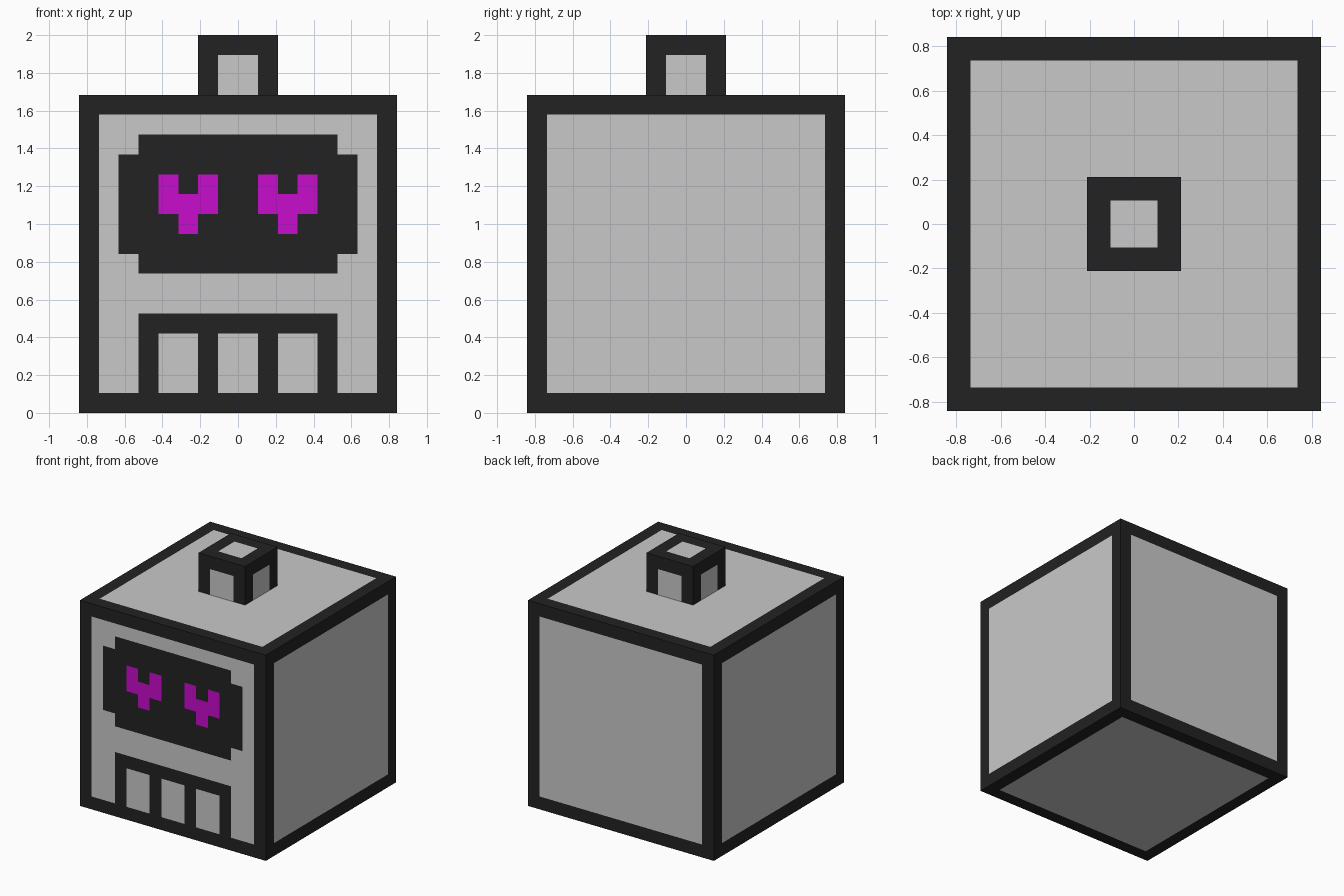
import bpy
import bmesh
from mathutils import Vector

if "Cube" in bpy.data.objects:
    bpy.data.objects.remove(bpy.data.objects["Cube"])

P = 2 / 19          # one pixel: the model is 19 pixels tall
EPS = 1e-4


def material(name, rgb):
    m = bpy.data.materials.new(name)
    m.diffuse_color = (*rgb, 1)
    m.use_nodes = True
    m.node_tree.nodes["Principled BSDF"].inputs["Base Color"].default_value = m.diffuse_color
    return m


MATS = [material("dark_outline", (0.016, 0.016, 0.016)),
        material("light_grey_panel", (0.584, 0.584, 0.584)),
        material("magenta_eyes", (0.578, 0.004, 0.610))]
DARK, LIGHT, EYE = range(3)

# Face details as (x0, x1, z0, z1, colour) in pixels, painted in order
FRONT = [(1, 15, 1, 15, LIGHT),
         (2, 14, 8, 13, DARK), (3, 13, 7, 14, DARK),     # visor
         (3, 13, 1, 5, DARK)]                            # mouth frame
FRONT += [(x, x + 2, 1, 4, LIGHT) for x in (4, 7, 10)]   # teeth
for x in (4, 9):                                         # eyes
    FRONT += [(x, x + 1, 10, 12, EYE), (x + 1, x + 2, 9, 11, EYE),
              (x + 2, x + 3, 10, 12, EYE)]


def cut(bm, axis, value, faces):
    """Slice the given faces at a pixel line."""
    normal = Vector((0, 0, 0))
    normal[axis] = 1
    point = normal * value * P
    geom = set(faces)
    for f in faces:
        geom.update(f.edges)
        geom.update(f.verts)
    bmesh.ops.bisect_plane(bm, geom=list(geom), plane_co=point, plane_no=normal, dist=EPS)


def inside(a, b, rect):
    return rect[0] < a < rect[1] and rect[2] < b < rect[3]


def pixel_box(name, width, z0, height, open_bottom=False, front=None):
    """Dark box with a one-pixel border round a light panel on every side."""
    half = width / 2
    bm = bmesh.new()
    bmesh.ops.create_cube(bm, size=1)
    for v in bm.verts:
        v.co = Vector((v.co.x * width, v.co.y * width, z0 + (v.co.z + 0.5) * height)) * P
    if open_bottom:     # the underside rests on another part
        bmesh.ops.delete(bm, geom=[f for f in bm.faces if f.normal.z < -0.9], context='FACES')

    # border lines
    for axis in (0, 1):
        for s in (-1, 1):
            cut(bm, axis, s * (half - 1), bm.faces[:])
    cut(bm, 2, z0 + height - 1, bm.faces[:])
    if not open_bottom:
        cut(bm, 2, z0 + 1, bm.faces[:])

    # extra detail lines on the front only
    if front:
        xs = {v for r in front for v in r[0:2]} - {1, width - 1}
        zs = {v for r in front for v in r[2:4]} - {1, height - 1}
        for axis, lines in ((0, [x - half for x in xs]), (2, [z + z0 for z in zs])):
            for line in sorted(lines):
                bm.normal_update()
                cut(bm, axis, line, [f for f in bm.faces if f.normal.y < -0.9])

    # colour faces by position
    bm.normal_update()
    low = -1 if open_bottom else 1
    side = [(1, width - 1, low, height - 1, LIGHT)]
    cap = [(1, width - 1, 1, width - 1, LIGHT)]
    for f in bm.faces:
        c = f.calc_center_median() / P
        x, y, z = c.x + half, c.y + half, c.z - z0
        if abs(f.normal.z) > 0.9:
            a, b, rects = x, y, cap
        elif abs(f.normal.x) > 0.9:
            a, b, rects = y, z, side
        else:
            a, b, rects = x, z, (front if front and f.normal.y < 0 else side)
        f.material_index = DARK
        for r in rects:
            if inside(a, b, r):
                f.material_index = r[4]

    mesh = bpy.data.meshes.new(name)
    bm.to_mesh(mesh)
    bm.free()
    for m in MATS:
        mesh.materials.append(m)
    bpy.context.collection.objects.link(bpy.data.objects.new(name, mesh))


# Head cube with painted face
pixel_box("head", 16, 0, 16, front=FRONT)
# Small stub on the roof
pixel_box("top_knob", 4, 16, 3, open_bottom=True)
